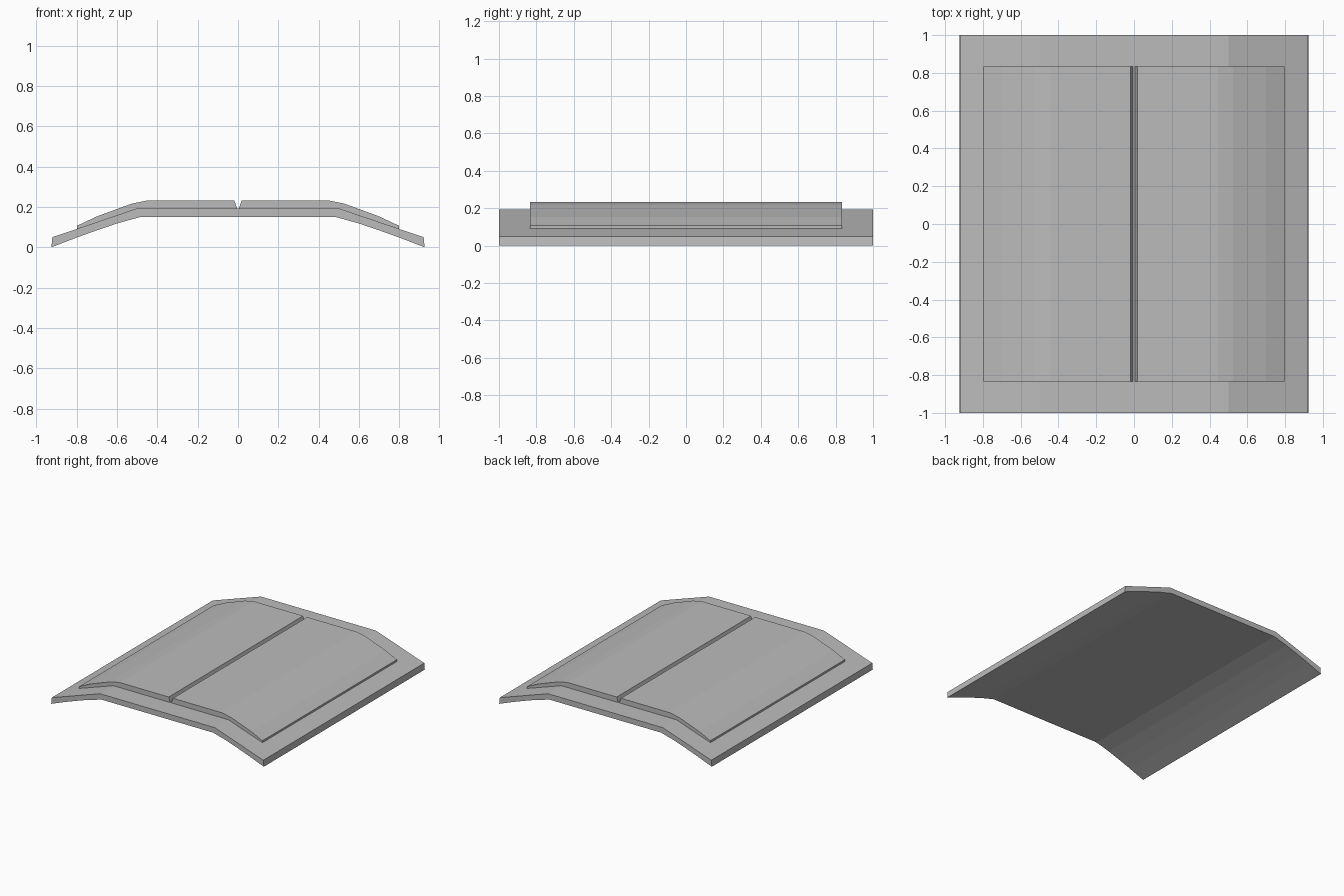
import bpy
import bmesh

cube = bpy.data.objects.get("Cube")
if cube:
    bpy.data.objects.remove(cube, do_unlink=True)

# Single grey material
grey = bpy.data.materials.new("mid_grey")
grey.use_nodes = True
colour = (0.5, 0.5, 0.5, 1)
grey.diffuse_color = colour
grey.node_tree.nodes["Principled BSDF"].inputs["Base Color"].default_value = colour


def extrude_profile(name, profile, half_length):
    """Extrude a closed (x, z) outline along y."""
    bm = bmesh.new()
    face = bm.faces.new([bm.verts.new((x, -half_length, z)) for x, z in profile])
    result = bmesh.ops.extrude_face_region(bm, geom=[face])
    moved = [v for v in result["geom"] if isinstance(v, bmesh.types.BMVert)]
    bmesh.ops.translate(bm, verts=moved, vec=(0, 2 * half_length, 0))
    bmesh.ops.recalc_face_normals(bm, faces=bm.faces)
    mesh = bpy.data.meshes.new(name)
    bm.to_mesh(mesh)
    bm.free()
    mesh.materials.append(grey)
    obj = bpy.data.objects.new(name, mesh)
    bpy.context.collection.objects.link(obj)
    return obj


def mirrored(points):
    return [(-x, z) for x, z in reversed(points)]


# Bent base sheet with a softly curved underside
top = [(0.5, 0.193), (0.92, 0.05)]
under = [(0.925, 0), (0.8, 0.048), (0.7, 0.084), (0.6, 0.118), (0.485, 0.15)]
half = top + under
extrude_profile("base_sheet", half + mirrored(half), 1.0)

# Two raised panels separated by a tapered groove
panel = [(0.004, 0.19), (0.018, 0.233), (0.445, 0.233), (0.525, 0.217),
         (0.7, 0.153), (0.797, 0.107), (0.797, 0.09), (0.5, 0.19)]
extrude_profile("left_panel", panel, 0.835)
extrude_profile("right_panel", mirrored(panel), 0.835)
